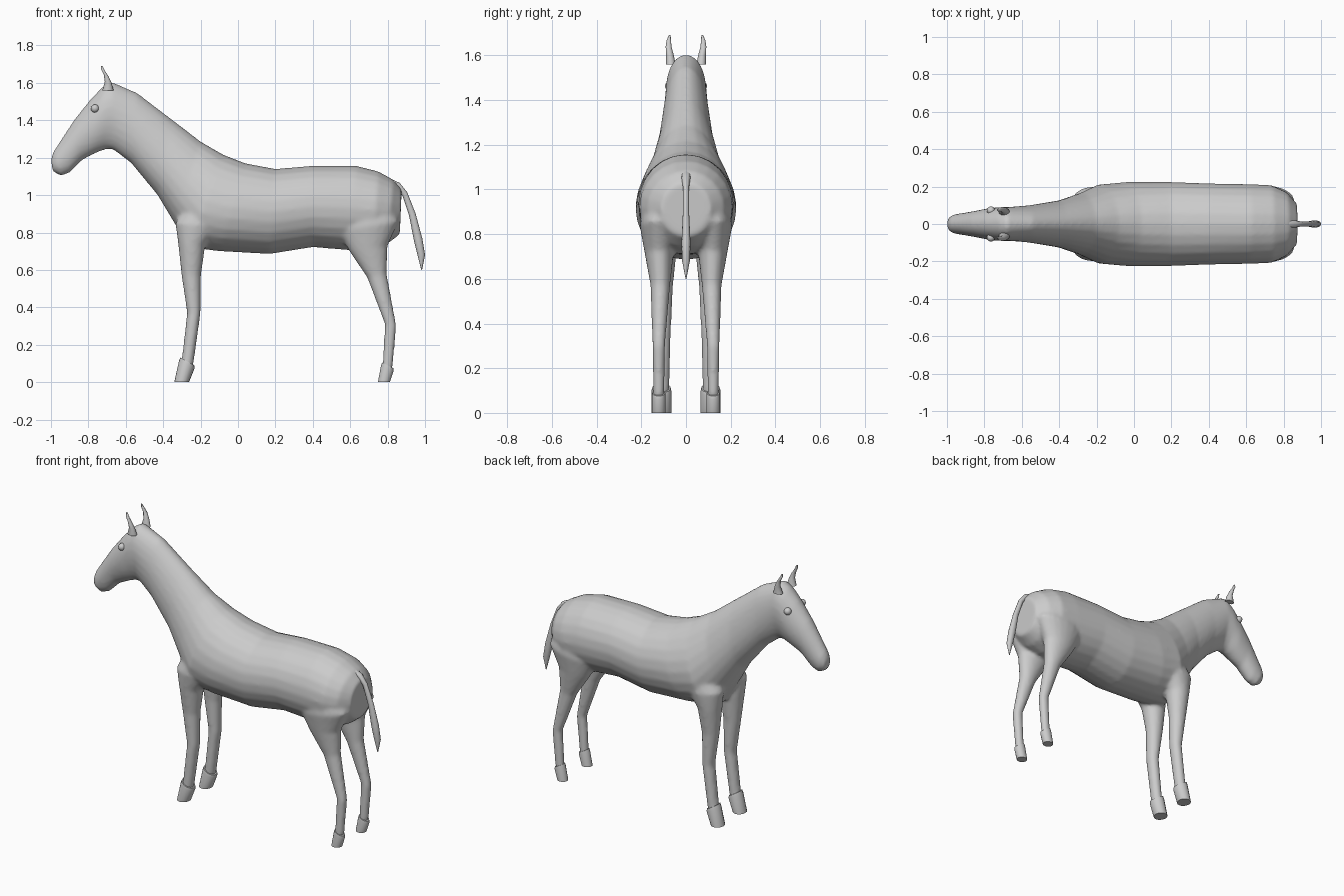
import bpy, bmesh
from math import sin, cos, pi


def loft(bm, rings, side=1, n=20):
    """Skin rings given as (x0, z0, x1, z1, centre y, half width, top pinch)."""
    loops = []
    for x0, z0, x1, z1, yc, w, egg in rings:
        loop = []
        for i in range(n):
            a = 2 * pi * i / n
            c = cos(a)
            loop.append(bm.verts.new(((x0 + x1) / 2 + (x0 - x1) / 2 * c,
                                      side * (yc + w * sin(a) * (1 - egg * c)),
                                      (z0 + z1) / 2 + (z0 - z1) / 2 * c)))
        loops.append(loop)
    for p, q in zip(loops, loops[1:]):
        for i in range(n):
            j = (i + 1) % n
            bm.faces.new((p[i], p[j], q[j], q[i]))
    bm.faces.new(loops[0])
    bm.faces.new(loops[-1])


def finish(bm, name):
    bmesh.ops.recalc_face_normals(bm, faces=bm.faces)
    me = bpy.data.meshes.new(name)
    bm.to_mesh(me)
    bm.free()
    ob = bpy.data.objects.new(name, me)
    bpy.context.collection.objects.link(ob)
    bpy.ops.object.select_all(action='DESELECT')
    ob.select_set(True)
    bpy.context.view_layer.objects.active = ob
    return ob


def part(name, rings, sides=(1, -1), n=16):
    bm = bmesh.new()
    for s in sides:
        loft(bm, rings, s, n)
    ob = finish(bm, name)
    bpy.ops.object.shade_smooth_by_angle(angle=pi / 4)
    return ob


# Head, neck and torso, from nose to rump
trunk = [(*r[:4], 0, *r[4:]) for r in [
    (-1.0, 1.195, -0.99, 1.125, .03, 0),
    (-0.985, 1.235, -0.945, 1.103, .05, 0),
    (-0.94, 1.305, -0.90, 1.12, .058, 0),
    (-0.87, 1.41, -0.83, 1.19, .070, 0),
    (-0.79, 1.51, -0.75, 1.23, .086, 0),
    (-0.725, 1.578, -0.70, 1.247, .09, -.1),
    (-0.68, 1.607, -0.665, 1.243, .09, -.1),
    (-0.54, 1.547, -0.57, 1.17, .100, .1),
    (-0.36, 1.41, -0.43, 1.0, .125, .15),
    (-0.20, 1.287, -0.34, 0.85, .165, .15),
    (-0.08, 1.217, -0.26, 0.72, .212, .1),
    (0.04, 1.17, -0.10, 0.70, .225, .05),
    (0.20, 1.14, 0.17, 0.685, .225, 0),
    (0.40, 1.157, 0.40, 0.722, .217, 0),
    (0.63, 1.157, 0.60, 0.705, .213, 0),
    (0.75, 1.127, 0.72, 0.71, .208, 0),
    (0.83, 1.083, 0.80, 0.74, .172, 0),
    (0.875, 1.03, 0.865, 0.79, .11, 0)]]

front_leg = [
    (-0.24, 1.02, -0.06, 0.98, .10, .07, 0),
    (-0.335, .85, -0.10, .83, .115, .085, 0),
    (-0.32, .74, -0.175, .73, .112, .072, 0),
    (-0.302, .57, -0.198, .57, .108, .05, 0),
    (-0.272, .37, -0.20, .37, .108, .041, 0),
    (-0.300, .13, -0.236, .11, .110, .036, 0),
    (-0.315, .06, -0.25, .05, .110, .036, 0)]

hind_leg = [
    (0.52, .98, 0.80, 1.0, .11, .08, 0),
    (0.535, .81, 0.86, .86, .125, .082, 0),
    (0.595, .70, 0.80, .73, .120, .065, 0),
    (0.69, .56, 0.795, .58, .115, .044, 0),
    (0.785, .31, 0.847, .30, .122, .029, 0),
    (0.773, .10, 0.828, .09, .122, .025, 0),
    (0.768, .05, 0.818, .05, .122, .024, 0)]

# Overlapping forms fused into one smooth skin
bm = bmesh.new()
loft(bm, trunk, 1, 24)
for s in (1, -1):
    loft(bm, front_leg, s)
    loft(bm, hind_leg, s)
body = finish(bm, "body")
fuse = body.modifiers.new("fuse", 'REMESH')
fuse.mode = 'VOXEL'
fuse.voxel_size = 0.011
fuse.use_smooth_shade = True
relax = body.modifiers.new("relax", 'SMOOTH')
relax.factor = 0.5
relax.iterations = 6

# Hooves
part("front_hooves", [
    (-0.308, .132, -0.234, .09, .110, .042, 0),
    (-0.315, .115, -0.232, .075, .110, .045, 0),
    (-0.341, 0, -0.262, 0, .110, .045, 0)])
part("hind_hooves", [
    (0.770, .105, 0.830, .075, .122, .029, 0),
    (0.765, .09, 0.832, .06, .122, .031, 0),
    (0.748, 0, 0.812, 0, .122, .031, 0)])

# Ears
part("ears", [
    (-0.725, 1.56, -0.665, 1.56, .068, .022, 0),
    (-0.712, 1.605, -0.676, 1.60, .072, .017, 0),
    (-0.718, 1.645, -0.692, 1.635, .078, .013, 0),
    (-0.732, 1.672, -0.710, 1.662, .077, .010, 0),
    (-0.733, 1.692, -0.723, 1.688, .073, .004, 0)], n=12)

# Tail
part("tail", [
    (0.81, 1.09, 0.82, 1.05, 0, .02, 0),
    (0.865, 1.065, 0.85, 1.04, 0, .02, 0),
    (0.905, 1.015, 0.88, .995, 0, .013, 0),
    (0.95, .90, 0.915, .89, 0, .014, 0),
    (0.985, .77, 0.94, .76, 0, .02, 0),
    (1.0, .68, 0.957, .69, 0, .018, 0),
    (0.984, .60, 0.98, .60, 0, .002, 0)], sides=(1,), n=12)

# Eyes
bm = bmesh.new()
for s in (1, -1):
    ret = bmesh.ops.create_uvsphere(bm, u_segments=16, v_segments=10, radius=.022)
    bmesh.ops.translate(bm, verts=ret["verts"], vec=(-0.765, s * .072, 1.463))
finish(bm, "eyes")
bpy.ops.object.shade_smooth()
